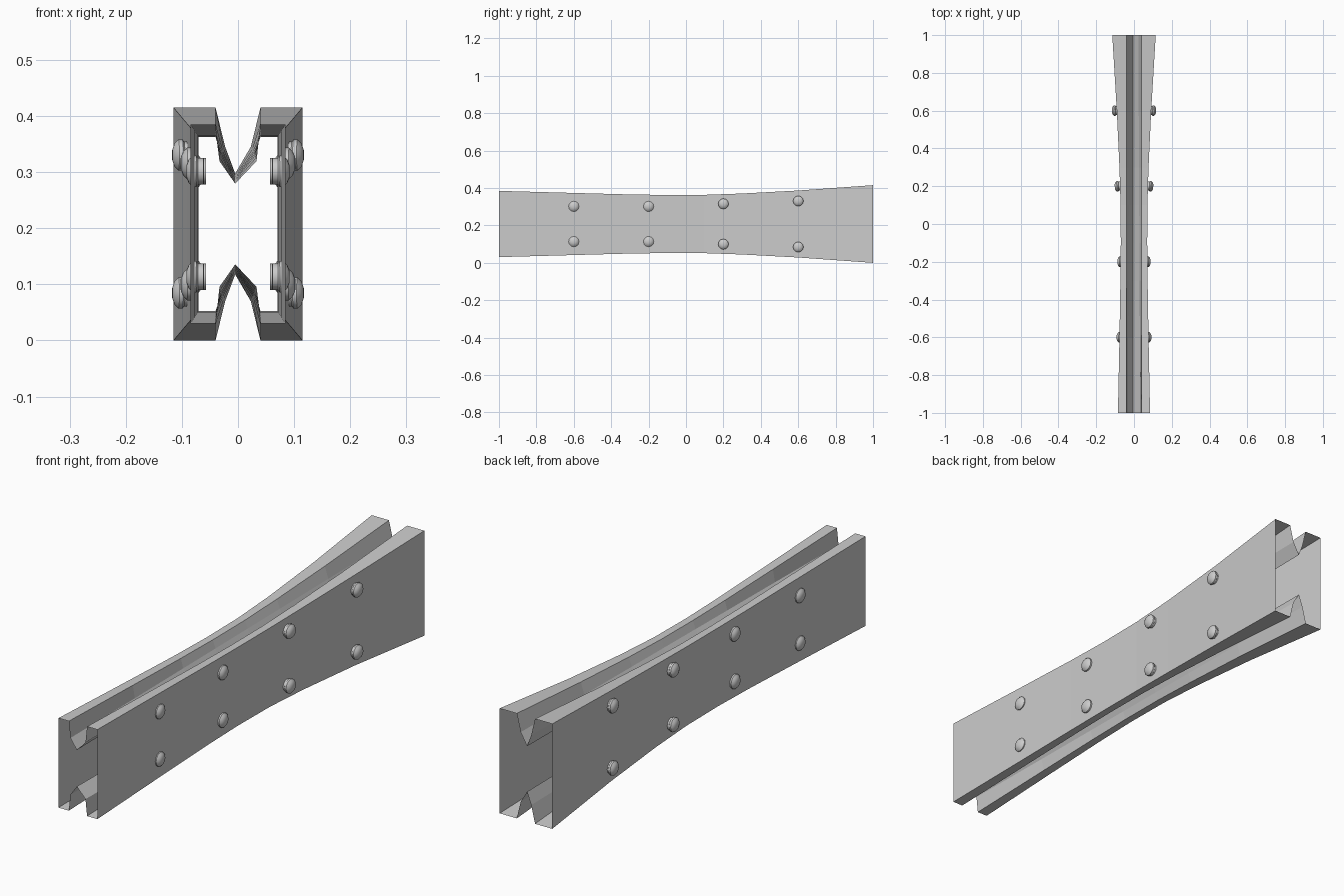
import bpy, bmesh, math
from mathutils import Matrix

if "Cube" in bpy.data.objects:
    bpy.data.objects.remove(bpy.data.objects["Cube"])

ZC = 0.2075
# Stations along the beam: y, outer half width, half height
STATIONS = [(-1, .085, .177), (-.6, .077, .166), (-.3, .072, .158), (-.1, .070, .155),
            (.1, .071, .156), (.3, .077, .163), (.6, .091, .179), (1, .115, .2075)]


def section(y, w, h):
    # Rectangular channel with a stepped V groove in top and bottom
    t = max(0, (y + 1) / 2)
    step_x, step_z = .033 - .010 * t, .112 + .026 * t
    apex = .072 + .018 * t
    half = [(w, -h), (w, h), (.04, h), (step_x, step_z), (-.005, apex),
            (-step_x, step_z), (-.04, h), (-w, h)]
    low = [(-w, -h), (-.04, -h), (-step_x, -step_z), (-.005, -apex),
           (step_x, -step_z), (.04, -h)]
    return [(x, y, ZC + z) for x, z in half[1:] + low + half[:1]]


def finish(bm, name):
    bmesh.ops.recalc_face_normals(bm, faces=bm.faces)
    me = bpy.data.meshes.new(name)
    bm.to_mesh(me)
    bm.free()
    ob = bpy.data.objects.new(name, me)
    bpy.context.collection.objects.link(ob)
    return ob


# Beam: open-ended sheet lofted through the stations
bm = bmesh.new()
rings = [[bm.verts.new(p) for p in section(*s)] for s in STATIONS]
for a, b in zip(rings, rings[1:]):
    n = len(a)
    for i in range(n):
        bm.faces.new((a[i], a[(i + 1) % n], b[(i + 1) % n], b[i]))
finish(bm, "grooved_beam")

# Rivets: lathed heads through both side walls
PROFILE = [(-.016, .024), (-.006, .024), (-.003, .028), (.004, .028), (.011, .021), (.015, .010)]


def rivet(side, x, y, z, tilt):
    bm = bmesh.new()
    N = 12
    rows = [[bm.verts.new((d, r * math.cos(k * math.tau / N), r * math.sin(k * math.tau / N)))
             for k in range(N)] for d, r in PROFILE]
    for a, b in zip(rows, rows[1:]):
        for k in range(N):
            bm.faces.new((a[k], a[(k + 1) % N], b[(k + 1) % N], b[k]))
    bm.faces.new(rows[0])
    bm.faces.new(rows[-1])
    bm.transform(Matrix.Diagonal((side, 1, 1, 1)) @ Matrix.Translation((x, y, z))
                 @ Matrix.Rotation(tilt, 4, 'Z'))
    ob = finish(bm, "rivet")
    for p in ob.data.polygons:
        p.use_smooth = len(p.vertices) == 4
    ob.data.set_sharp_from_angle(angle=math.radians(40))


for y, x, dz, tilt in [(-.6, .077, .094, .02), (-.2, .073, .094, .01),
                       (.2, .087, .108, -.04), (.6, .102, .123, -.06)]:
    for side in (-1, 1):
        for s in (-1, 1):
            rivet(side, x, y, ZC + s * dz, tilt)
